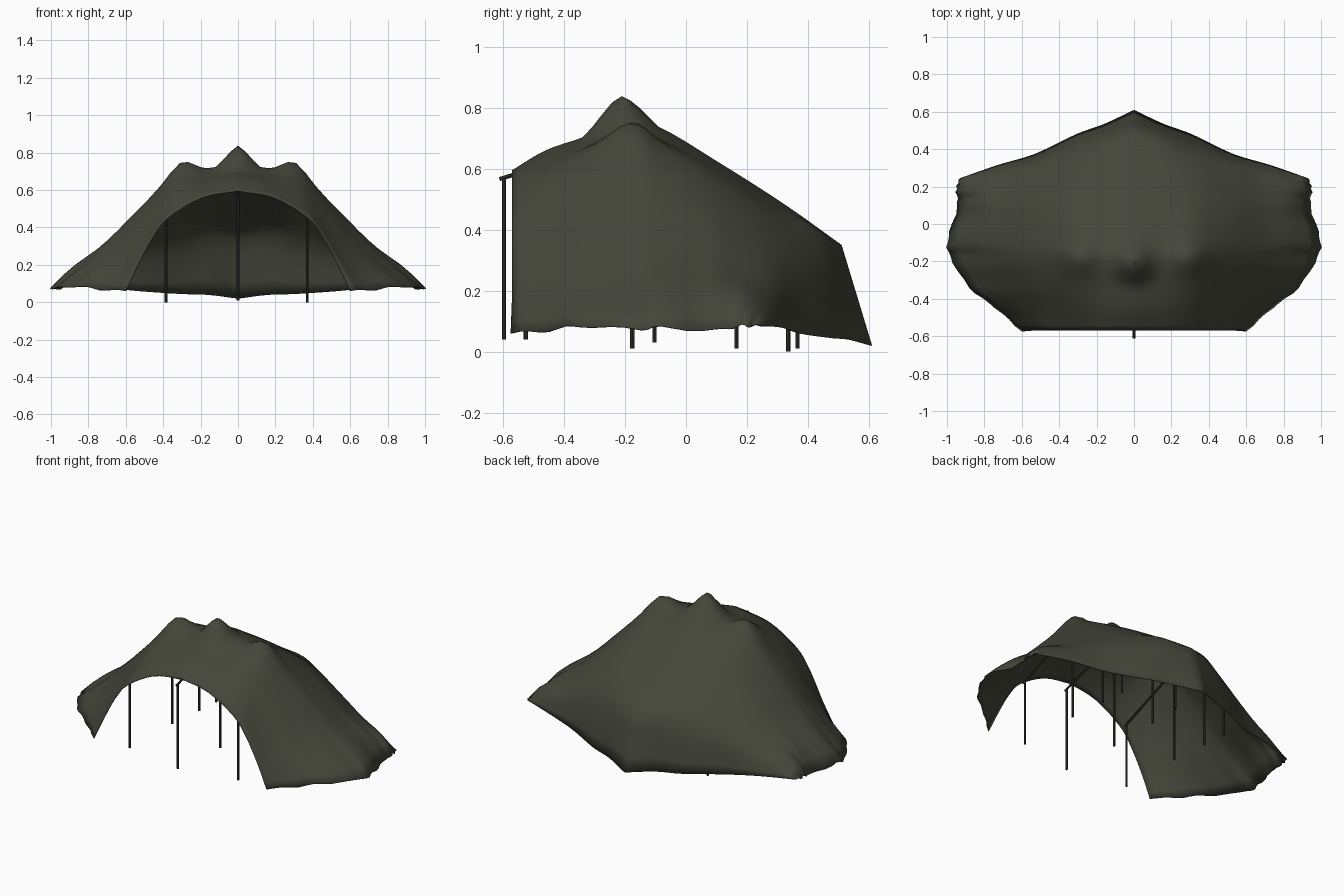
import bpy, bmesh, math
from mathutils import Vector
from mathutils.bvhtree import BVHTree

if "Cube" in bpy.data.objects:
    bpy.data.objects.remove(bpy.data.objects["Cube"])


def material(name, rgb):
    m = bpy.data.materials.new(name)
    m.diffuse_color = (*rgb, 1)
    m.use_nodes = True
    m.node_tree.nodes["Principled BSDF"].inputs["Base Color"].default_value = m.diffuse_color
    return m


olive = material("olive canvas", (0.059, 0.061, 0.042))
dark = material("dark pole", (0.035, 0.036, 0.028))

# guide lines of the right half, running front to back, from ridge to hem
ridge = [(0, -.57, .595), (0, -.46, .66), (0, -.34, .70), (0, -.21, .735), (0, -.09, .735),
         (0, .10, .625), (0, .32, .485), (0, .51, .35), (0, .61, .02)]
valley = [(.19, -.57, .56), (.18, -.46, .625), (.17, -.34, .67), (.16, -.20, .715), (.16, -.09, .70),
          (.17, .10, .605), (.17, .30, .47), (.16, .46, .35), (.16, .535, .04)]
shoulder = [(.37, -.57, .455), (.35, -.46, .55), (.33, -.33, .64), (.31, -.18, .715), (.32, -.08, .67),
            (.34, .09, .565), (.34, .26, .445), (.32, .41, .295), (.31, .48, .045)]
flank = [(.455, -.57, .35), (.47, -.46, .41), (.50, -.33, .47), (.52, -.18, .505), (.53, -.08, .49),
         (.53, .08, .44), (.53, .21, .36), (.53, .325, .25), (.53, .375, .06)]
skirt = [(.535, -.57, .20), (.60, -.46, .235), (.68, -.33, .26), (.74, -.18, .28), (.75, -.08, .275),
         (.74, .08, .25), (.74, .18, .22), (.74, .27, .17), (.73, .315, .08)]
hem = [(.60, -.575, .06), (.74, -.45, .07), (.88, -.34, .085), (.985, -.17, .075), (.995, -.08, .08),
       (.945, .09, .07), (.95, .17, .085), (.945, .21, .085), (.93, .245, .085)]


def spline(points, steps, straight_end=False):
    """Smooth curve through the points, optionally with a straight last span."""
    p = [Vector(q) for q in points]
    p = [2 * p[0] - p[1]] + p + [2 * p[-1] - p[-2]]
    out = []
    for i in range(1, len(p) - 2):
        a, b, c, d = p[i - 1:i + 3]
        if straight_end and i == len(p) - 4:
            d = 2 * c - b
        for k in range(steps):
            t = k / steps
            if straight_end and i == len(p) - 3:
                out.append(b.lerp(c, t))
                continue
            out.append(0.5 * (2 * b + (c - a) * t + (2 * a - 5 * b + 4 * c - d) * t * t
                              + (3 * b - a - 3 * c + d) * t ** 3))
    return out + [p[-2]]


def bump(v, x, y, r, h):
    """Pole pushing the cloth up into a point."""
    d = min(1, math.hypot(v.x - x, v.y - y) / r)
    return h * (0.5 * (1 - d) + 0.5 * (1 - 3 * d * d + 2 * d ** 3))


# canopy cloth
lines = [spline(g, 4, g is ridge) for g in (ridge, valley, shoulder, flank, skirt, hem)]
rows = [spline(sec, 4) for sec in zip(*lines)]
bm = bmesh.new()
grid = []
for i, row in enumerate(rows):
    vs = []
    for j, v in enumerate(row):
        u = j / (len(row) - 1)
        w = u ** 4                             # ripples fade away from the hem
        v = v.copy()
        v.z += bump(v, 0, -.215, .13, .105) + bump(v, .31, -.18, .12, .03)
        if 0 < i < len(rows) - 1:
            v.x += .005 * w * math.sin(i * 1.9)
            v.z += .005 * w * math.sin(i * 1.3)
        if u > .7 and 12 < i < 32:             # raised lip towards the rear corner
            fade = math.sin(math.pi * (i - 12) / 20)
            v.z += .04 * fade * math.sin(math.pi * ((u - .7) / .3) ** 1.8)
        if j == 0:
            v.x = 0
        vs.append(bm.verts.new(v))
    grid.append(vs)
for a, b in zip(grid, grid[1:]):
    for j in range(len(a) - 1):
        bm.faces.new((a[j], a[j + 1], b[j + 1], b[j]))
half = bm.faces[:] + bm.verts[:] + bm.edges[:]
dup = bmesh.ops.duplicate(bm, geom=half)["geom"]
for v in [g for g in dup if isinstance(g, bmesh.types.BMVert)]:
    v.co.x *= -1
bmesh.ops.reverse_faces(bm, faces=[g for g in dup if isinstance(g, bmesh.types.BMFace)])
bmesh.ops.remove_doubles(bm, verts=bm.verts, dist=1e-4)
bm.normal_update()
tree = BVHTree.FromBMesh(bm)
me = bpy.data.meshes.new("canopy")
bm.to_mesh(me)
bm.free()
me.materials.append(olive)
canopy = bpy.data.objects.new("canopy", me)
bpy.context.collection.objects.link(canopy)
sol = canopy.modifiers.new("thickness", 'SOLIDIFY')
sol.thickness = 0.003
sol.offset = -1
bpy.context.view_layer.objects.active = canopy
canopy.select_set(True)
bpy.ops.object.shade_smooth_by_angle(angle=math.radians(50))


def rod(name, a, b, r):
    a, b = Vector(a), Vector(b)
    bpy.ops.mesh.primitive_cylinder_add(vertices=8, radius=r, depth=(b - a).length,
                                        location=(a + b) / 2)
    o = bpy.context.object
    o.name = name
    o.rotation_euler = (b - a).to_track_quat('Z', 'Y').to_euler()
    o.data.materials.append(dark)


# three rows of poles, each carrying a roof beam
side = [(-.525, .04), (-.103, .03), (.165, .01), (.335, 0)]
middle = [(-.597, .04), (-.176, .01), (.165, .01), (.365, .01)]
for name, x, poles in (("left", -.385, side), ("middle", 0, middle), ("right", .37, side)):
    tops = []
    for k, (y, foot) in enumerate(poles):
        hit = tree.ray_cast(Vector((x + .001, y, 0)), Vector((0, 0, 1)))[0]
        top = min(hit.z - .02 if hit else .57, .70)
        if k == 0:
            top = min(top, .57 if x == 0 else .45)
        tops.append(Vector((x, y, top)))
        rod(f"{name}_pole_{k + 1}", (x, y, foot), (x, y, top), .0068)
    tops[0] += (tops[0] - tops[1]).normalized() * .015
    for k in range(3):
        rod(f"{name}_beam_{k + 1}", tops[k], tops[k + 1], .0068)
